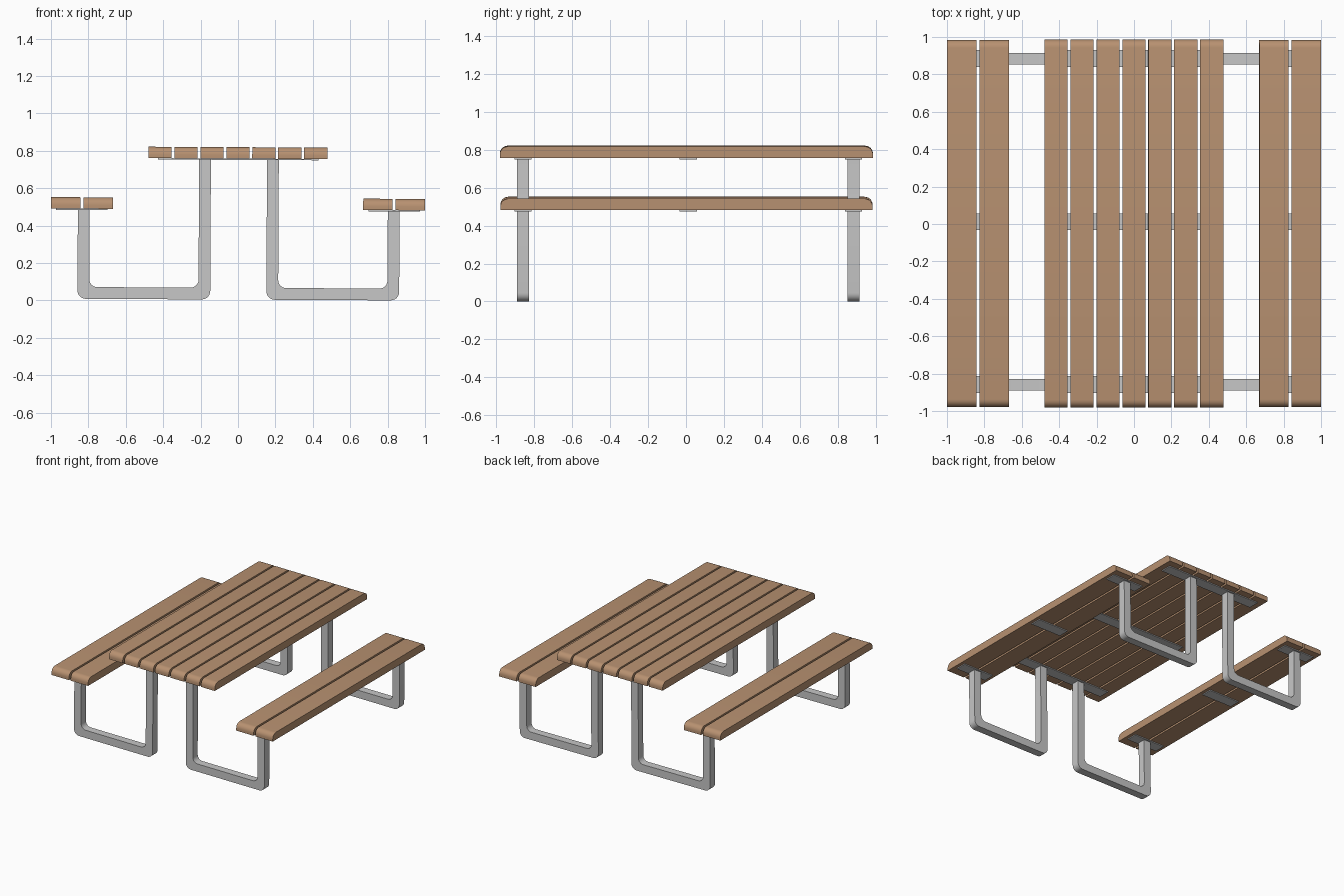
import bpy, bmesh, math
from mathutils import Vector

cube = bpy.data.objects.get("Cube")
if cube:
    bpy.data.objects.remove(cube, do_unlink=True)

SLOPE = 0.005      # the whole table leans very slightly to its left
LEG = 0.063        # thickness of the square leg tube
PLANK = 0.061      # plank thickness
PLATE = 0.007      # support strip thickness
TABLE_Z, BENCH_Z = 0.754, 0.482   # undersides of the planks
LEG_Y = (-0.859, 0.884)


def material(name, color, rough):
    m = bpy.data.materials.new(name)
    m.use_nodes = True
    m.diffuse_color = (*color, 1)
    bsdf = m.node_tree.nodes["Principled BSDF"]
    bsdf.inputs["Base Color"].default_value = (*color, 1)
    bsdf.inputs["Roughness"].default_value = rough
    return m


WOOD = material("warm wood", (0.48, 0.285, 0.165), 0.7)
METAL = material("light grey metal", (0.57, 0.57, 0.57), 0.5)


def finish(bm, name, mat):
    for v in bm.verts:
        x, z = v.co.x, v.co.z
        v.co.x = x + SLOPE * (z - 0.5)
        v.co.z = z - SLOPE * x + 0.0043
    bmesh.ops.recalc_face_normals(bm, faces=bm.faces)
    mesh = bpy.data.meshes.new(name)
    bm.to_mesh(mesh)
    bm.free()
    mesh.materials.append(mat)
    obj = bpy.data.objects.new(name, mesh)
    bpy.context.collection.objects.link(obj)
    bpy.context.view_layer.objects.active = obj
    bpy.ops.object.select_all(action='DESELECT')
    obj.select_set(True)
    bpy.ops.object.shade_smooth_by_angle(angle=math.radians(35))


def arc(cx, cz, r, start, end, steps=6):
    angles = [math.radians(start + (end - start) * i / steps) for i in range(steps + 1)]
    return [(cx + r * math.cos(a), cz + r * math.sin(a)) for a in angles]


def extrude(bm, faces, offset):
    new = bmesh.ops.extrude_face_region(bm, geom=faces)["geom"]
    verts = [g for g in new if isinstance(g, bmesh.types.BMVert)]
    bmesh.ops.translate(bm, verts=verts, vec=Vector(offset))


def plank(name, x, width, z, y0, y1, r=0.042):
    # side profile with rounded upper ends, pushed out across the width
    top = z + PLANK
    outline = [(y0, z), (y1, z)]
    outline += arc(y1 - r, top - r, r, 0, 90) + arc(y0 + r, top - r, r, 90, 180)
    bm = bmesh.new()
    face = bm.faces.new([bm.verts.new((x - width / 2, y, h)) for y, h in outline])
    extrude(bm, [face], (width, 0, 0))
    finish(bm, name, WOOD)


def strip(name, x, width, y, z):
    bm = bmesh.new()
    bmesh.ops.create_cube(bm, size=1)
    for v in bm.verts:
        v.co = (x + v.co.x * width, y + v.co.y * 0.09, z + (v.co.z - 0.5) * PLATE)
    finish(bm, name, METAL)


def leg_frame(name, side, y):
    # U-shaped square tube: the outer leg carries the bench, the inner the table
    a, b = sorted((side * 0.86 + 0.004, side * 0.15 + 0.004))
    left_top, right_top = TABLE_Z - PLATE, BENCH_Z - PLATE
    if side < 0:
        left_top, right_top = right_top, left_top

    def path(inset, r):
        lo, hi, base = a + inset, b - inset, inset
        return ([(lo, left_top)] + arc(lo + r, base + r, r, 180, 270)
                + arc(hi - r, base + r, r, 270, 360) + [(hi, right_top)])

    bm = bmesh.new()
    outer, inner = [[bm.verts.new((x, y - LEG / 2, z)) for x, z in p]
                    for p in (path(0, 0.045), path(LEG, 0.042))]
    faces = [bm.faces.new((outer[i], outer[i + 1], inner[i + 1], inner[i]))
             for i in range(len(outer) - 1)]
    extrude(bm, faces, (0, LEG, 0))
    finish(bm, name, METAL)


# Tabletop: seven planks
for i in range(7):
    plank(f"table_plank_{i + 1}", (i - 3) * 0.1388 - 0.002, 0.124, TABLE_Z, -0.982, 0.986)

# Benches and leg frames on both sides
for side, label in ((1, "left"), (-1, "right")):
    for k, part in ((-1, "inner"), (1, "outer")):
        plank(f"{label}_bench_{part}_plank", side * (0.8345 + k * 0.0865), 0.157,
              BENCH_Z, -0.979, 0.984)
    for y, end in zip(LEG_Y, ("front", "back")):
        leg_frame(f"{label}_{end}_leg_frame", side, y)

# Support strips under the planks
for y, end in zip((LEG_Y[0], 0.012, LEG_Y[1]), ("front", "middle", "back")):
    strip(f"table_{end}_strip", 0, 0.86, y, TABLE_Z)
    for side, label in ((1, "left"), (-1, "right")):
        strip(f"{label}_bench_{end}_strip", side * 0.835, 0.275, y, BENCH_Z)
